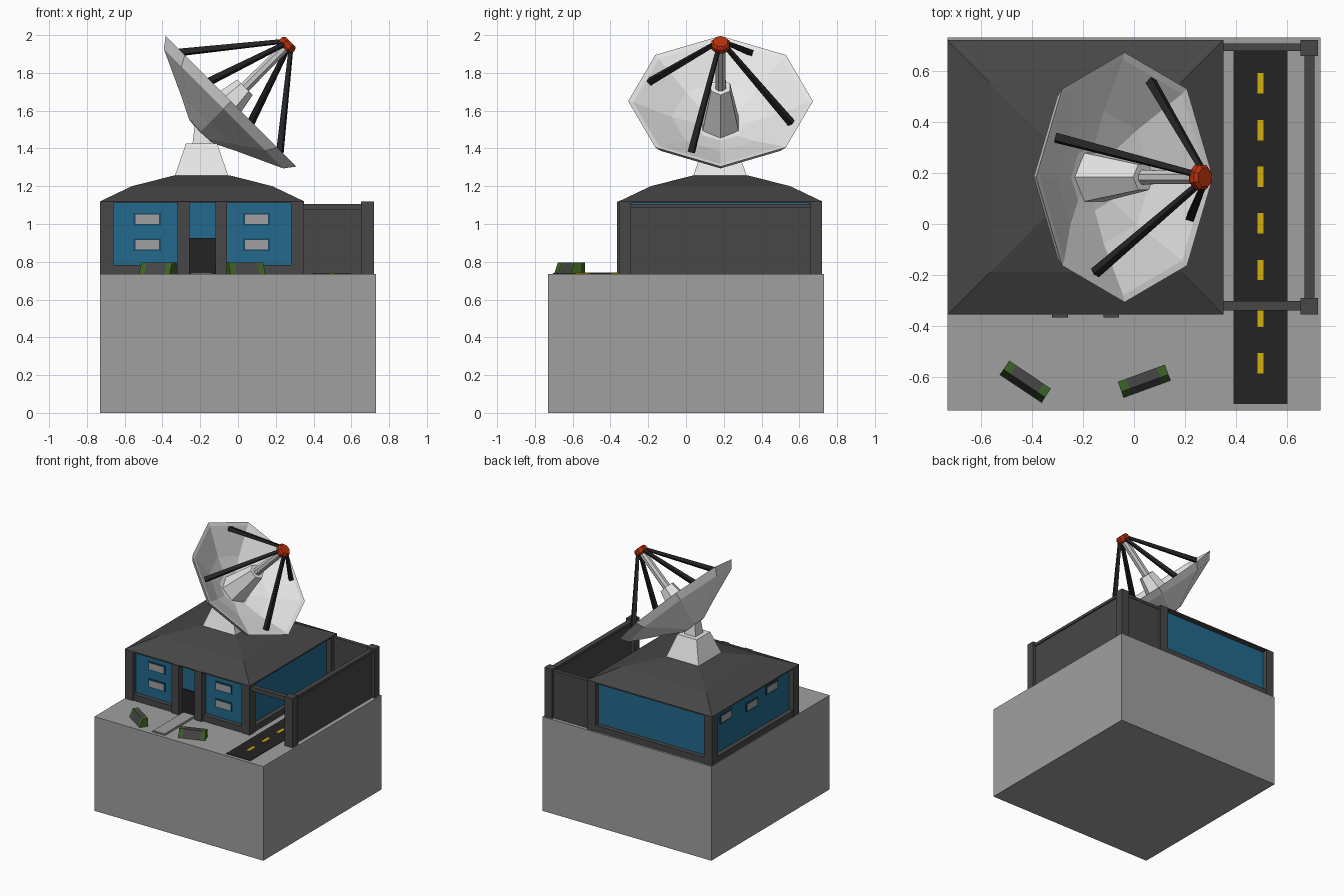
import bpy, bmesh, math
from mathutils import Matrix, Vector

if "Cube" in bpy.data.objects:
    bpy.data.objects.remove(bpy.data.objects["Cube"])


def material(name, r, g, b):
    m = bpy.data.materials.new(name)
    m.diffuse_color = (r, g, b, 1)
    m.use_nodes = True
    m.node_tree.nodes["Principled BSDF"].inputs["Base Color"].default_value = m.diffuse_color
    return m


STONE = material("stone grey", 0.35, 0.35, 0.35)
DARK = material("dark grey", 0.063, 0.063, 0.063)
BLUE = material("wall blue", 0.016, 0.142, 0.263)
NAVY = material("window frame blue", 0.009, 0.07, 0.13)
BLACK = material("asphalt black", 0.017, 0.017, 0.017)
YELLOW = material("road yellow", 0.66, 0.43, 0.004)
WHITE = material("dish white", 0.8, 0.8, 0.8)
SILVER = material("mast grey", 0.6, 0.6, 0.6)
RED = material("feed red", 0.48, 0.03, 0.004)
GREEN = material("planter green", 0.048, 0.125, 0.02)


def finish(name, bm, mats, matrix=None):
    bmesh.ops.recalc_face_normals(bm, faces=bm.faces)
    me = bpy.data.meshes.new(name)
    bm.to_mesh(me)
    bm.free()
    for m in mats:
        me.materials.append(m)
    ob = bpy.data.objects.new(name, me)
    if matrix:
        ob.matrix_world = matrix
    bpy.context.collection.objects.link(ob)
    return ob


def box(name, x, y, z, mat):
    bm = bmesh.new()
    bmesh.ops.create_cube(bm, size=1)
    for v in bm.verts:
        v.co = [a[0] + (c + 0.5) * (a[1] - a[0]) for a, c in zip((x, y, z), v.co)]
    return finish(name, bm, [mat])


def lathe(name, profile, sides, mat, matrix, phase=0.0, square=False, closed=False):
    """Stack of polygon rings (r, z); square=True means r is a half width."""
    bm = bmesh.new()
    rings = []
    k = math.sqrt(2) if square else 1
    for r, z in profile:
        if r == 0:
            rings.append([bm.verts.new((0, 0, z))] * sides)
        else:
            rings.append([bm.verts.new((r * k * math.cos(phase + i * math.tau / sides),
                                        r * k * math.sin(phase + i * math.tau / sides), z))
                          for i in range(sides)])
    for a, b in zip(rings, rings[1:]):
        for i in range(sides):
            j = (i + 1) % sides
            quad = list(dict.fromkeys((a[i], a[j], b[j], b[i])))
            bm.faces.new(quad)
    for ring in (rings[0], rings[-1]):
        if len(set(ring)) > 2:
            bm.faces.new(ring)
    return finish(name, bm, [mat], matrix)


G = 0.735          # ground level on top of the block
T = 1.12           # eaves level
X0, X1, Y0, Y1 = -0.73, 0.35, -0.355, 0.72
CX, CY = -0.193, 0.18

# Ground block, road, dashes and path
box("ground_block", (-0.73, 0.73), (-0.73, 0.73), (0, G), STONE)
box("road", (0.39, 0.6), (-0.705, 0.68), (G, G + 0.004), BLACK)
for i in range(7):
    y = 0.55 - i * 0.1825
    box("road_dash", (0.483, 0.507), (y - 0.04, y + 0.04), (G, G + 0.007), YELLOW)
box("path_edge", (-0.25, -0.138), (-0.705, -0.31), (G, G + 0.005), STONE)
box("path", (-0.241, -0.147), (-0.696, -0.31), (G, G + 0.009), STONE)

# Building: blue core, plinth, fascia and columns
D = 0.04
box("blue_walls", (X0 + D, X1 - D), (Y0 + D, Y1 - D), (G, T), BLUE)
for side, x in (("left", (X0 + 0.005, CX - 0.07)), ("right", (CX + 0.07, X1 - 0.005))):
    box(side + "_plinth", x, (Y0 + 0.005, Y1 - 0.005), (G, 0.782), DARK)
box("back_plinth", (X0 + 0.1, X1 - 0.1), (0, Y1 - 0.005), (G, 0.782), DARK)
box("roof_fascia", (X0, X1), (Y0, Y1), (1.11, T), DARK)
for x in ((X0, X0 + 0.07), (X1 - 0.07, X1)):
    for y in ((Y0, Y0 + 0.07), (Y1 - 0.07, Y1)):
        box("corner_column", x, y, (G, T), DARK)
for x in (-0.32, -0.12):
    box("door_column", (x, x + 0.062), (-0.365, -0.29), (G, T), DARK)
box("door", (-0.258, -0.12), (Y0 + D - 0.008, Y0 + D + 0.02), (G, 0.925), BLACK)

# Roof with two slopes
bm = bmesh.new()
rings = []
for inset, z in ((0, T), (0.168, 1.2), (0.392, 1.257)):
    rings.append([bm.verts.new(p) for p in (
        (X0 + inset, Y0 + inset, z), (X1 - inset, Y0 + inset, z),
        (X1 - inset, Y1 - inset, z), (X0 + inset, Y1 - inset, z))])
for a, b in zip(rings, rings[1:]):
    for i in range(4):
        bm.faces.new((a[i], a[i - 1], b[i - 1], b[i]))
bm.faces.new(rings[0])
bm.faces.new(rings[-1])
finish("roof", bm, [DARK])

# Windows on the front and the left wall
W = ((0.072, 0.034, 0.006, NAVY, "window_frame"), (0.062, 0.025, 0.009, STONE, "window_pane"))
for w, h, t, mat, name in W:
    for x in (-0.48, 0.098):
        for z in (1.025, 0.89):
            box(name, (x - w, x + w), (Y0 + D - t, Y0 + D + 0.01), (z - h, z + h), mat)
    for y, z in ((0.5, 1.03), (0.18, 1.0), (-0.07, 1.04)):
        box(name, (X0 + D - t, X0 + D + 0.01), (y - w, y + w), (z - h, z + h), mat)

# Yard walls, gate beam and posts
for y in ((-0.355, -0.29), (0.658, 0.72)):
    box("yard_post", (0.652, 0.72), y, (G, T), DARK)
box("yard_side_wall", (0.677, 0.697), (-0.32, 0.69), (G, 1.1), DARK)
box("yard_side_cap", (0.668, 0.706), (-0.32, 0.69), (1.085, 1.107), DARK)
box("yard_back_wall", (0.3, 0.69), (0.683, 0.703), (G, 1.1), DARK)
box("yard_back_cap", (0.3, 0.69), (0.677, 0.707), (1.085, 1.107), DARK)
box("gate_beam", (0.3, 0.69), (-0.338, -0.302), (1.075, 1.107), DARK)

# Planters: sloped front, green ends
for cx, cy, ang in ((-0.425, -0.617, -33.7), (0.04, -0.615, 20)):
    bm = bmesh.new()
    rows = [[bm.verts.new((x, y, z)) for y, z in
             ((-0.033, 0), (0.033, 0), (0.033, 0.062), (-0.008, 0.062))]
            for x in (-0.098, -0.064, 0.064, 0.098)]
    for n, (a, b) in enumerate(zip(rows, rows[1:])):
        for i in range(4):
            f = bm.faces.new((a[i], a[i - 1], b[i - 1], b[i]))
            f.material_index = 0 if n == 1 else 1
    for r in (rows[0], rows[-1]):
        bm.faces.new(r).material_index = 1
    finish("planter", bm, [DARK, GREEN],
           Matrix.Translation((cx, cy, G)) @ Matrix.Rotation(math.radians(ang), 4, 'Z'))

# Dish pedestal and neck
base = Matrix.Translation((CX, CY, 0))
q = math.pi / 4
lathe("pedestal", [(0.143, 1.25), (0.083, 1.425)], 4, WHITE, base, q, True)
lathe("neck", [(0.048, 1.42), (0.03, 1.58)], 4, WHITE, base, q, True)

# Dish, tilted 45 degrees towards +x
tilt = Matrix.Translation((-0.037, 0.183, 1.65)) @ Matrix.Rotation(q, 4, 'Y')
lathe("dish", [(0, -0.235), (0.09, -0.225), (0.21, -0.165), (0.447, -0.056), (0.489, 0),
               (0.462, -0.008), (0.26, -0.115), (0.13, -0.165), (0, -0.175)], 8, WHITE, tilt)
lathe("feed_hub", [(0.112, -0.18), (0.058, 0.105)], 6, WHITE, tilt)
lathe("feed_mast", [(0.03, 0.1), (0.028, 0.41)], 8, SILVER, tilt, q / 2)
lathe("feed_head", [(0.042, 0.396), (0.052, 0.407), (0.052, 0.432), (0.04, 0.446)],
      8, RED, tilt, q / 2)

# Four tapered struts
for i in range(4):
    a = math.radians(67.5 + 90 * i)
    p = Vector((0.405 * math.cos(a), 0.405 * math.sin(a), -0.008))
    d = Vector((0.035 * math.cos(a), 0.035 * math.sin(a), 0.415)) - p
    m = tilt @ Matrix.Translation(p) @ d.to_track_quat('Z', 'Y').to_matrix().to_4x4()
    lathe("strut", [(0.016, 0), (0.01, d.length)], 4, BLACK, m, q, True)
